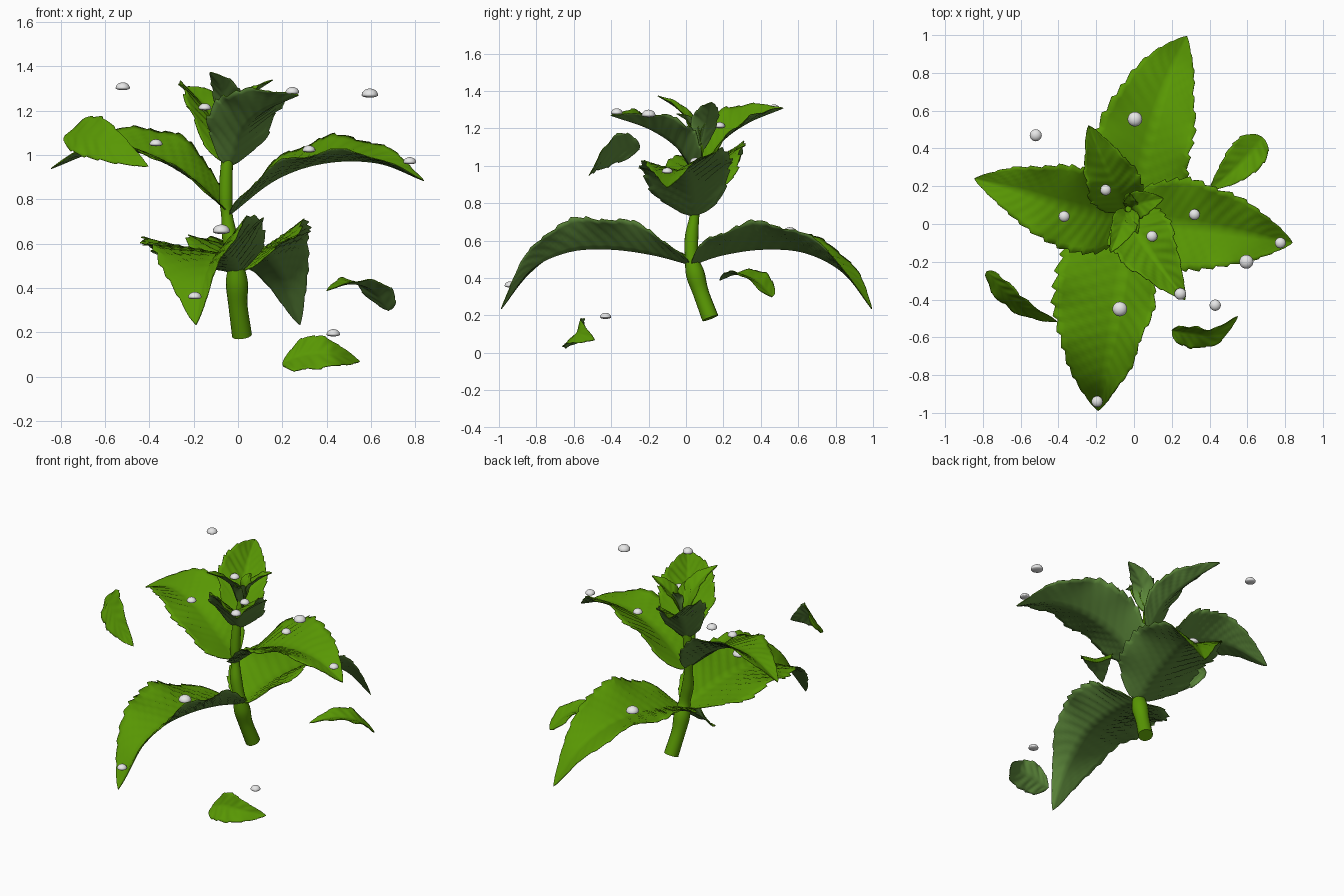
import bpy, bmesh, math, random
from mathutils import Vector

if "Cube" in bpy.data.objects:
    bpy.data.objects.remove(bpy.data.objects["Cube"])
random.seed(4)


def material(name, rgb):
    m = bpy.data.materials.new(name)
    m.diffuse_color = (*rgb, 1)
    m.use_nodes = True
    m.node_tree.nodes["Principled BSDF"].inputs["Base Color"].default_value = m.diffuse_color
    return m


LEAF = material("leaf green", (0.098, 0.31, 0.001))
UNDER = material("leaf underside", (0.112, 0.255, 0.045))
DROP = material("dew white", (0.8, 0.8, 0.8))


def finish(bm, name, *mats):
    me = bpy.data.meshes.new(name)
    bm.to_mesh(me)
    bm.free()
    for m in mats:
        me.materials.append(m)
    me.polygons.foreach_set("use_smooth", [True] * len(me.polygons))
    ob = bpy.data.objects.new(name, me)
    bpy.context.collection.objects.link(ob)
    return ob


def spline(pts, t):
    """Smooth point on a path of tuples, t in 0..1 (Catmull-Rom)."""
    n = len(pts) - 1
    s = min(max(t, 0), 1) * n
    i = min(int(s), n - 1)
    f = s - i
    p = [Vector(pts[min(max(k, 0), n)]) for k in range(i - 1, i + 3)]
    if i == 0:
        p[0] = p[1] * 2 - p[2]
    if i == n - 1:
        p[3] = p[2] * 2 - p[1]
    return 0.5 * (2 * p[1] + (p[2] - p[0]) * f
                  + (2 * p[0] - 5 * p[1] + 4 * p[2] - p[3]) * f * f
                  + (3 * p[1] - p[0] - 3 * p[2] + p[3]) * f ** 3)


def leaf(name, mid, left, right, veins=13):
    """Leaf along a midrib; left/right = (reach outwards, lift) of each half."""
    n, m = 78, 7
    ph = random.uniform(0, 6)
    size = left[0] + right[0] + abs(left[1]) + abs(right[1])
    bm = bmesh.new()
    grid = []
    for i in range(n + 1):
        t = i / n
        c = spline(mid, t)
        d = spline(mid, t + 0.08) - spline(mid, t - 0.08)
        d.z = 0
        d.normalize()
        side = Vector((-d.y, d.x, 0))
        prof = max(math.sin(math.pi * t ** 0.65), 0) ** 0.8
        row = []
        for j in range(-m, m + 1):
            v = abs(j) / m
            out, lift = left if j > 0 else right
            sgn = 1 if j > 0 else -1
            # coarse serrated rim
            saw = 1 + 0.09 * v ** 4 * ((t * veins * 0.85 + 0.3 * sgn) % 1 - 0.5)
            w = prof * saw
            h = max(math.sin(math.pi * t ** 0.8), 0) ** 0.85 * saw
            # raised side veins sweeping towards the tip, and a wavy rim
            rip = size * 0.009 * math.sin(2 * math.pi * veins * (t - 0.16 * v)) * math.sin(math.pi * min(v, .93)) * prof
            rip += size * 0.025 * v ** 3 * prof * math.sin(t * 21 + ph + sgn)
            nrm = (Vector((0, 0, out)) - side * sgn * lift).normalized()
            row.append(bm.verts.new(c + side * sgn * out * w * v
                                    + Vector((0, 0, lift * h * v)) + nrm * rip))
        grid.append(row)
    for i in range(n):
        for j in range(2 * m):
            bm.faces.new((grid[i][j], grid[i + 1][j], grid[i + 1][j + 1], grid[i][j + 1]))
    ob = finish(bm, name, LEAF, UNDER)
    mod = ob.modifiers.new("thickness", "SOLIDIFY")
    mod.thickness = 0.004
    mod.offset = -1
    mod.material_offset = 1
    mod.material_offset_rim = 0


# Stem: rings along a bent path, (x, y, z, radius)
path = [(.018, .13, .185, .045), (.0, .08, .32, .043), (-.005, .05, .42, .05),
        (-.012, .03, .51, .036), (-.035, .03, .62, .036), (-.05, .045, .73, .026),
        (-.055, .05, .82, .031), (-.05, .06, .96, .027), (-.03, .08, 1.15, .016)]
bm = bmesh.new()
rings = []
for i in range(49):
    p = spline(path, i / 48)
    d = (spline(path, i / 48 + .02) - spline(path, i / 48 - .02)).to_3d().normalized()
    a = d.cross(Vector((0, 1, 0))).normalized()
    b = d.cross(a)
    rings.append([bm.verts.new(p.to_3d() + p[3] * (a * math.cos(k * math.pi / 8) + b * math.sin(k * math.pi / 8)))
                  for k in range(16)])
for r, s in zip(rings, rings[1:]):
    for k in range(16):
        bm.faces.new((r[k], r[(k + 1) % 16], s[(k + 1) % 16], s[k]))
bm.faces.new(rings[0])
bm.faces.new(rings[-1])
bmesh.ops.recalc_face_normals(bm, faces=bm.faces)
stem = finish(bm, "stem", LEAF)
stem.data.polygons[-1].use_smooth = stem.data.polygons[-2].use_smooth = False

# Lowest leaf pair
leaf("lower_front_leaf", [(0, .03, .47), (-.035, -.18, .525), (-.07, -.41, .555), (-.11, -.63, .54),
                          (-.155, -.83, .445), (-.19, -.99, .235)], (.17, .17), (.365, .06), 16)
leaf("lower_back_leaf", [(0, .03, .47), (.035, .2, .525), (.08, .42, .555), (.14, .64, .535),
                         (.21, .84, .43), (.28, .995, .235)], (.29, .08), (.23, .14), 16)
# Middle leaf pair
leaf("middle_right_leaf", [(-.04, .04, .73), (.17, .01, .89), (.39, -.02, .965), (.63, -.06, .965), (.84, -.1, .885)],
     (.24, .12), (.24, .05), 15)
leaf("middle_left_leaf", [(-.05, .04, .75), (-.2, .06, .89), (-.4, .11, 1.0), (-.62, .18, 1.02), (-.845, .24, .94)],
     (.23, .03), (.22, .12), 15)
# Upper leaf pair
leaf("upper_front_leaf", [(-.04, .06, .95), (.02, -.05, 1.1), (.12, -.2, 1.2), (.27, -.4, 1.27)],
     (.18, .09), (.16, .12), 10)
leaf("upper_back_leaf", [(-.05, .07, .96), (-.09, .18, 1.12), (-.16, .33, 1.23), (-.24, .52, 1.31)],
     (.15, .12), (.14, .06), 10)
# Small crown leaves
leaf("crown_right_leaf", [(-.03, .08, 1.08), (.0, .1, 1.2), (.07, .12, 1.28), (.155, .135, 1.34)], (.07, .03), (.08, .03), 6)
leaf("crown_left_leaf", [(-.03, .08, 1.08), (-.05, .03, 1.22), (-.08, -.05, 1.31), (-.125, -.15, 1.375)], (.08, .03), (.06, .03), 6)
leaf("crown_front_leaf", [(-.03, .08, 1.1), (-.02, .05, 1.18), (.0, .01, 1.24), (.02, -.05, 1.28)], (.04, .03), (.04, .03), 5)
leaf("crown_back_leaf", [(-.03, .08, 1.1), (-.02, .1, 1.18), (-.02, .12, 1.24), (-.02, .16, 1.28)], (.04, .03), (.04, .03), 5)
# Loose floating leaves
leaf("loose_left_leaf", [(-.78, -.25, 1.09), (-.68, -.37, 1.09), (-.56, -.46, 1.04), (-.405, -.52, .95)],
     (.05, .09), (.05, -.09), 7)
leaf("loose_right_leaf", [(.68, .46, .30), (.61, .37, .39), (.51, .27, .42), (.4, .18, .39)],
     (.09, .02), (.10, .03), 7)
leaf("loose_front_leaf", [(.2, -.565, .06), (.3, -.575, .10), (.42, -.58, .105), (.55, -.49, .07)],
     (.03, .08), (.08, -.07), 7)

# Dew drops: low domes with a shallow rounded base, (x, y, rim z, radius)
for k, (x, y, z, r) in enumerate([
        (-.52, .47, 1.302, .032), (.595, -.2, 1.27, .037), (.43, -.43, .19, .03),
        (.245, -.37, 1.282, .031), (-.15, .18, 1.21, .029), (-.37, .04, 1.048, .029),
        (.32, .05, 1.02, .029), (.775, -.1, .967, .029), (.095, -.065, 1.2, .029),
        (.005, .555, .64, .039), (-.075, -.45, .655, .039), (-.195, -.94, .358, .03)]):
    bm = bmesh.new()
    bmesh.ops.create_uvsphere(bm, u_segments=20, v_segments=16, radius=r)
    for v in bm.verts:
        v.co.z *= 0.8 if v.co.z > 0 else 0.3
    finish(bm, f"dew_drop_{k + 1}", DROP).location = (x, y, z)
